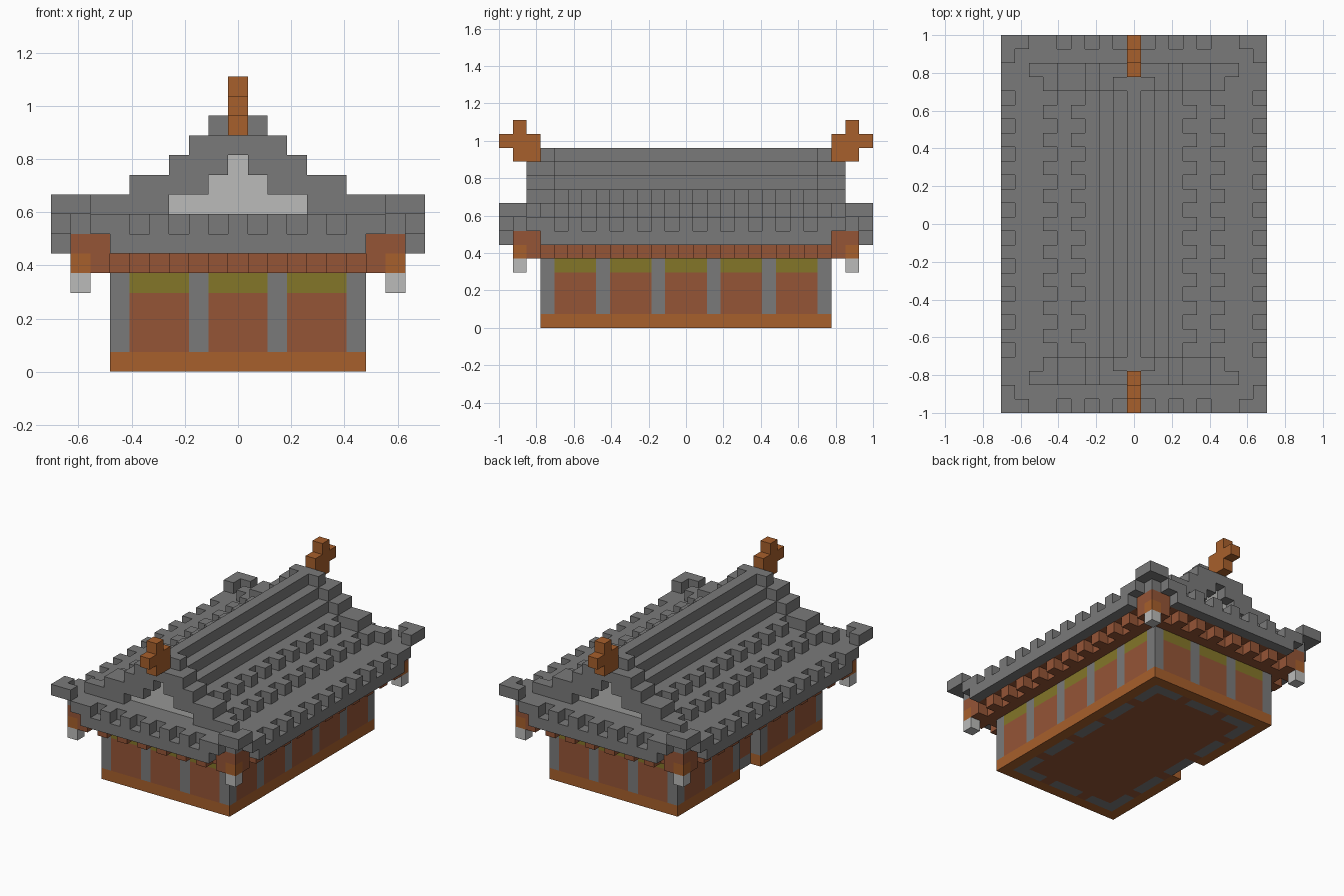
import bpy, bmesh
from mathutils import Matrix

if "Cube" in bpy.data.objects:
    bpy.data.objects.remove(bpy.data.objects["Cube"], do_unlink=True)

V = 2 / 27  # edge of one block


def material(name, rgb):
    m = bpy.data.materials.new(name)
    m.use_nodes = True
    m.diffuse_color = (*rgb, 1)
    m.node_tree.nodes["Principled BSDF"].inputs["Base Color"].default_value = (*rgb, 1)
    return m


GREY = material("slate grey", (0.195, 0.195, 0.195))
PALE = material("pale plaster", (0.5, 0.5, 0.49))
ORANGE = material("orange timber", (0.39, 0.115, 0.025))
RED = material("red brown wood", (0.3, 0.09, 0.037))
OLIVE = material("olive trim", (0.23, 0.18, 0.022))


def build(name, mat, boxes):
    """Boxes are inclusive block ranges x, y and bottom/top levels z."""
    bm = bmesh.new()
    for x0, x1, y0, y1, z0, z1 in set(boxes):
        size = (x1 - x0 + 1, y1 - y0 + 1, z1 - z0)
        centre = ((x0 + x1) / 2, (y0 + y1) / 2, (z0 + z1) / 2)
        bmesh.ops.create_cube(bm, size=1, matrix=Matrix.Scale(V, 4)
                              @ Matrix.Translation(centre) @ Matrix.Diagonal((*size, 1)))
    mesh = bpy.data.meshes.new(name)
    bm.to_mesh(mesh)
    bm.free()
    mesh.materials.append(mat)
    ob = bpy.data.objects.new(name, mesh)
    bpy.context.collection.objects.link(ob)


def flip_x(boxes):
    return boxes + [(-b, -a, *rest) for a, b, *rest in boxes]


def flip_y(boxes):
    return boxes + [(a, b, -d, -c, e, f) for a, b, c, d, e, f in boxes]


def four(boxes):
    return flip_y(flip_x(boxes))


def frame(x, y, z0, z1):
    """One-block-wide rectangular ring."""
    return four([(-x, x, y, y, z0, z1), (x, x, 1 - y, y - 1, z0, z1)])


def panels(x, y, z0, z1):
    """Wall bays between posts, without the door bay."""
    out = flip_y([(c - 1, c + 1, y, y, z0, z1) for c in (-4, 0, 4)])
    for c in (-8, -4, 0, 4, 8):
        out.append((x, x, c - 1, c + 1, z0, z1))
        if c:
            out.append((-x, -x, c - 1, c + 1, z0, z1))
    return out


# Base with a notch at the door, and the floor inside it
build("base_sill", ORANGE, flip_y([(-6, 6, 10, 10, 0, 1), (-6, -6, 2, 9, 0, 1)])
      + [(6, 6, -9, 9, 0, 1)])
build("floor", RED, [(-4, 4, -8, 8, 0, 1)]
      + flip_y([(x, x, 9, 9, 0, 1) for x in (-2, 2)])
      + flip_x([(5, 5, y, y, 0, 1) for y in (-6, -2, 2, 6)]))
build("floor_border", GREY, flip_y([(-5, -3, 9, 9, 0, 1), (-1, 1, 9, 9, 0, 1), (3, 5, 9, 9, 0, 1)])
      + flip_x([(5, 5, -1, 1, 0, 1)])
      + four([(5, 5, 3, 5, 0, 1), (5, 5, 7, 8, 0, 1)]))

# Posts and walls
build("posts", GREY, four([(x, x, 10, 10, 1, 5) for x in (2, 6)]
                          + [(6, 6, y, y, 1, 5) for y in (2, 6)]))
build("wall_panels", RED, panels(6, 10, 1, 4))
build("wall_trim", OLIVE, panels(6, 10, 4, 5))
build("door", RED, [(-5, -5, -1, 1, 1, 4)])
build("door_trim", OLIVE, [(-5, -5, -1, 1, 4, 5)])

# Bracket course under the eaves
build("bracket_beam", RED, [(-7, 7, -11, 11, 5, 6), (-8, 8, -12, 12, 6, 7)])
build("bracket_teeth", RED, flip_y([(x, x, 12, 12, 5, 6) for x in range(-7, 8, 2)])
      + flip_x([(8, 8, y, y, 5, 6) for y in range(-11, 12, 2)]))
build("corner_brackets", ORANGE, four([(8, 8, 12, 12, 5, 6)]))
build("corner_lanterns", PALE, four([(8, 8, 12, 12, 4, 5)]))

# Lower roof with toothed edge and raised corners
build("eave_edge", GREY, flip_y([(-6, 6, 13, 13, 6, 7)]) + flip_x([(9, 9, -10, 10, 6, 7)]))
build("lower_roof", GREY, [(-8, 8, -12, 12, 7, 8)])
build("eave_teeth", GREY, flip_y([(x, x, 13, 13, 7, 8) for x in range(-6, 7, 2)])
      + flip_x([(9, 9, y, y, 7, 8) for y in range(-10, 11, 2)])
      + four([(7, 7, 13, 13, 7, 8), (9, 9, 11, 11, 7, 8)]))
build("eave_corners", GREY, four([(8, 9, 13, 13, 8, 9), (9, 9, 12, 12, 8, 9),
                                  (7, 7, 11, 11, 8, 9)]))

# Upper roof: stepped tiers, two of them toothed
build("upper_roof", GREY, [(-w, w, -9, 9, z, z + 1)
                           for z, w in zip(range(8, 13), (5, 3, 2, 1, 0))])
build("tile_teeth", GREY, flip_x([(x, x, y, y, z, z + 1) for x, z in ((6, 8), (4, 9))
                                  for y in range(-8, 9, 2)]))

# Gable ends: stepped border around a recessed plaster face
border = [(4, 6, 8), (2, 5, 9), (1, 3, 10), (0, 2, 11)]
build("gable_border", GREY, four([(a, b, 10, 11, z, z + 1) for a, b, z in border])
      + flip_y([(-1, 1, 10, 10, 12, 13)]))
build("gable_face", PALE, flip_y([(-w, w, 10, 10, z, z + 1)
                                  for z, w in ((8, 3), (9, 1), (10, 0))]))

# Ridge finials
build("finials", ORANGE, flip_y([(0, 0, 11, 12, 12, 13), (0, 0, 11, 13, 13, 14),
                                 (0, 0, 12, 12, 14, 15)]))
